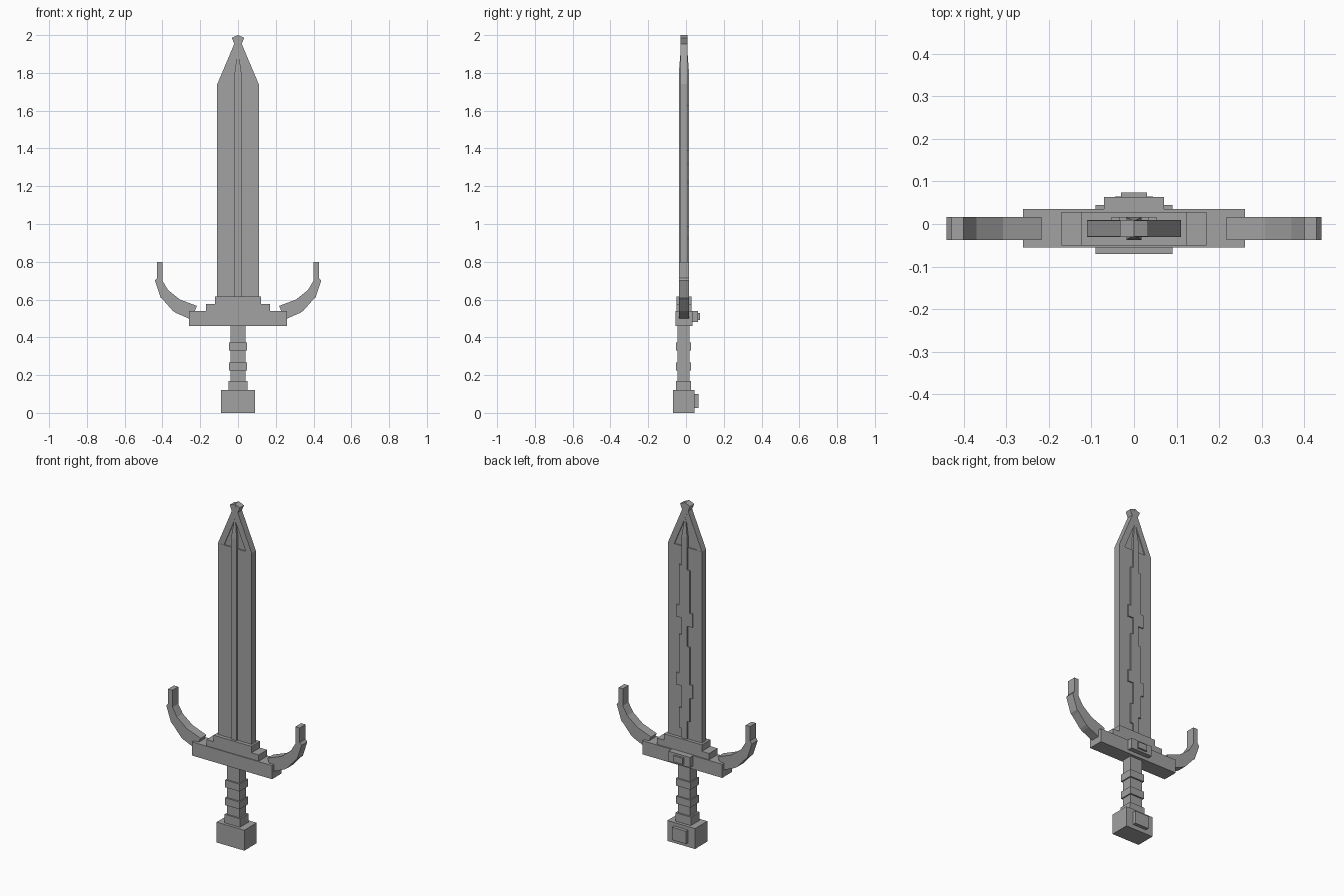
import bpy, bmesh

if "Cube" in bpy.data.objects:
    bpy.data.objects.remove(bpy.data.objects["Cube"])

steel = bpy.data.materials.new("steel grey")
steel.diffuse_color = (0.36, 0.36, 0.36, 1)
steel.use_nodes = True
steel.node_tree.nodes["Principled BSDF"].inputs["Base Color"].default_value = steel.diffuse_color


def finish(name, bm):
    bmesh.ops.recalc_face_normals(bm, faces=bm.faces)
    mesh = bpy.data.meshes.new(name)
    bm.to_mesh(mesh)
    bm.free()
    mesh.materials.append(steel)
    obj = bpy.data.objects.new(name, mesh)
    bpy.context.collection.objects.link(obj)
    return obj


def plate(name, outline, y0, y1):
    """Extrude an x-z outline from y0 to y1."""
    bm = bmesh.new()
    face = bm.faces.new([bm.verts.new((x, y0, z)) for x, z in outline])
    out = bmesh.ops.extrude_face_region(bm, geom=[face])
    for v in out["geom"]:
        if isinstance(v, bmesh.types.BMVert):
            v.co.y = y1
    return finish(name, bm)


def box(name, half_x, y0, y1, z0, z1):
    return plate(name, [(-half_x, z0), (half_x, z0), (half_x, z1), (-half_x, z1)], y0, y1)


# Pommel with its back plate
box("pommel", 0.09, -0.07, 0.045, 0, 0.12)
box("pommel_plate", 0.045, 0.04, 0.065, 0.025, 0.10)

# Grip, collar and rings
box("grip", 0.04, -0.044, 0.018, 0.12, 0.47)
box("grip_collar", 0.05, -0.053, 0.027, 0.12, 0.17)
for i, z in enumerate((0.225, 0.33)):
    box(f"grip_ring_{i + 1}", 0.047, -0.053, 0.027, z, z + 0.043)

# Stepped guard and the back ornament
box("guard", 0.26, -0.055, 0.035, 0.46, 0.54)
box("guard_step_lower", 0.17, -0.051, 0.028, 0.54, 0.577)
box("guard_step_upper", 0.123, -0.051, 0.028, 0.577, 0.615)
box("ornament_base", 0.07, 0.03, 0.063, 0.48, 0.54)
box("ornament_centre", 0.03, 0.06, 0.074, 0.492, 0.528)

# Curved guard horns, mirrored
horn = [(.217, .566), (.307, .60), (.37, .65), (.40, .70), (.40, .80), (.428, .80),
        (.428, .715), (.44, .70), (.41, .61), (.398, .60), (.345, .54), (.33, .53), (.25, .495)]
for side, s in (("right", 1), ("left", -1)):
    plate(f"guard_horn_{side}", [(s * x, z) for x, z in horn], -0.038, 0.016)

# Blade, recessed tip web and two crossing tip bars
box("blade", 0.11, -0.03, 0.009, 0.61, 1.74)
plate("tip_web", [(-.085, 1.735), (.085, 1.735), (0, 1.93)], -0.024, 0.003)
for side, s, d in (("right", 1, 0), ("left", -1, 0.0006)):
    bar = [(.11, 1.74), (0, 2.0), (-.033, 1.986), (.077, 1.726)]
    plate(f"tip_bar_{side}", [(s * x, z) for x, z in bar], -0.03 + d, 0.009 - d)

# Central ridge on both faces, tapering into the tip
bm = bmesh.new()
rings = []
for hw, y0, y1, z in ((.018, -.038, .016, .61), (.018, -.038, .016, 1.80), (.003, -.029, .008, 1.91)):
    rings.append([bm.verts.new(p) for p in
                  ((-hw, y0, z), (hw, y0, z), (hw, y1, z), (-hw, y1, z))])
bm.faces.new(rings[0])
bm.faces.new(rings[-1])
for a, b in zip(rings, rings[1:]):
    for i in range(4):
        j = (i + 1) % 4
        bm.faces.new((a[i], a[j], b[j], b[i]))
finish("blade_ridge", bm)

# Uneven stepped inlay on the back: (reach, bottom, top) for each side
steps = {1: [(.035, .67, .79), (.053, .92, .99), (.035, .99, 1.22), (.053, 1.32, 1.39), (.035, 1.39, 1.63)],
         -1: [(.035, .72, .86), (.053, .86, .94), (.035, .94, 1.16), (.053, 1.28, 1.36), (.035, 1.36, 1.61)]}
for s, rows in steps.items():
    for i, (reach, z0, z1) in enumerate(rows):
        side = "right" if s > 0 else "left"
        plate(f"back_inlay_{side}_{i + 1}",
              [(s * .018, z0), (s * reach, z0), (s * reach, z1), (s * .018, z1)], 0.008, 0.016)
